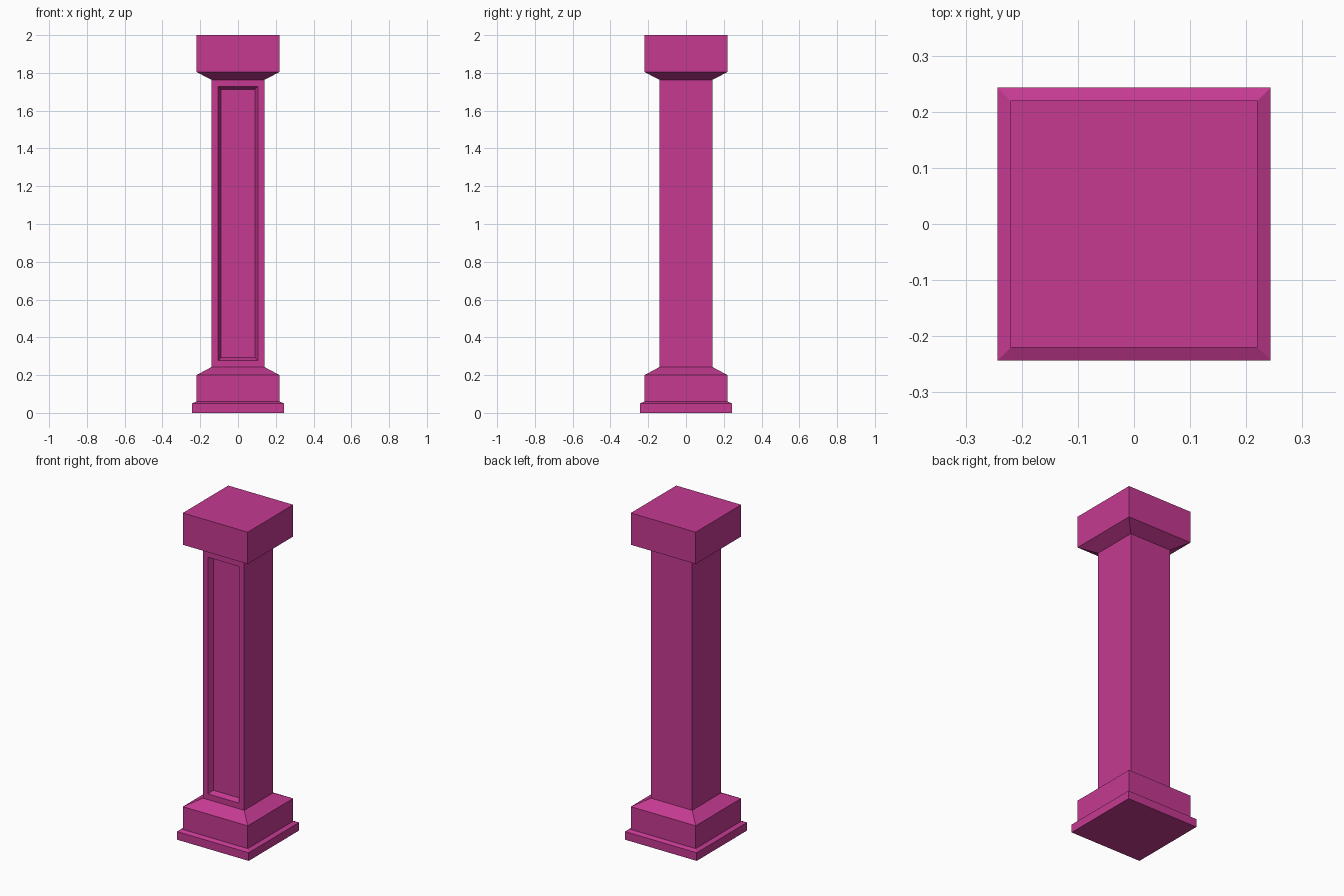
import bpy
import bmesh

cube = bpy.data.objects.get("Cube")
if cube:
    bpy.data.objects.remove(cube, do_unlink=True)

# Single flat colour
magenta = bpy.data.materials.new("magenta")
magenta.use_nodes = True
colour = (0.56, 0.042, 0.285, 1)
magenta.diffuse_color = colour
magenta.node_tree.nodes["Principled BSDF"].inputs["Base Color"].default_value = colour

# Square profile: (half width, height) from plinth to capital
SHAFT_SEGMENT = 4
profile = [(0.243, 0), (0.243, 0.05), (0.22, 0.06), (0.22, 0.2), (0.14, 0.243),
           (0.14, 1.763), (0.22, 1.805), (0.22, 2)]

bm = bmesh.new()
rings = [[bm.verts.new((sx * w, sy * w, z))
          for sx, sy in ((-1, -1), (1, -1), (1, 1), (-1, 1))]
         for w, z in profile]
bm.faces.new(rings[0][::-1])
bm.faces.new(rings[-1])
panel = None
for level, (low, high) in enumerate(zip(rings, rings[1:])):
    for i in range(4):
        j = (i + 1) % 4
        face = bm.faces.new((low[i], low[j], high[j], high[i]))
        if level == SHAFT_SEGMENT and i == 0:
            panel = face
bm.normal_update()

# Recessed front panel with sloping edges
bmesh.ops.inset_region(bm, faces=[panel], thickness=0.035, use_even_offset=True)
bmesh.ops.inset_region(bm, faces=[panel], thickness=0.015, use_even_offset=True)
bmesh.ops.translate(bm, verts=panel.verts[:], vec=(0, 0.03, 0))
bmesh.ops.recalc_face_normals(bm, faces=bm.faces[:])

mesh = bpy.data.meshes.new("pillar")
bm.to_mesh(mesh)
bm.free()
mesh.materials.append(magenta)
pillar = bpy.data.objects.new("pillar", mesh)
bpy.context.collection.objects.link(pillar)
